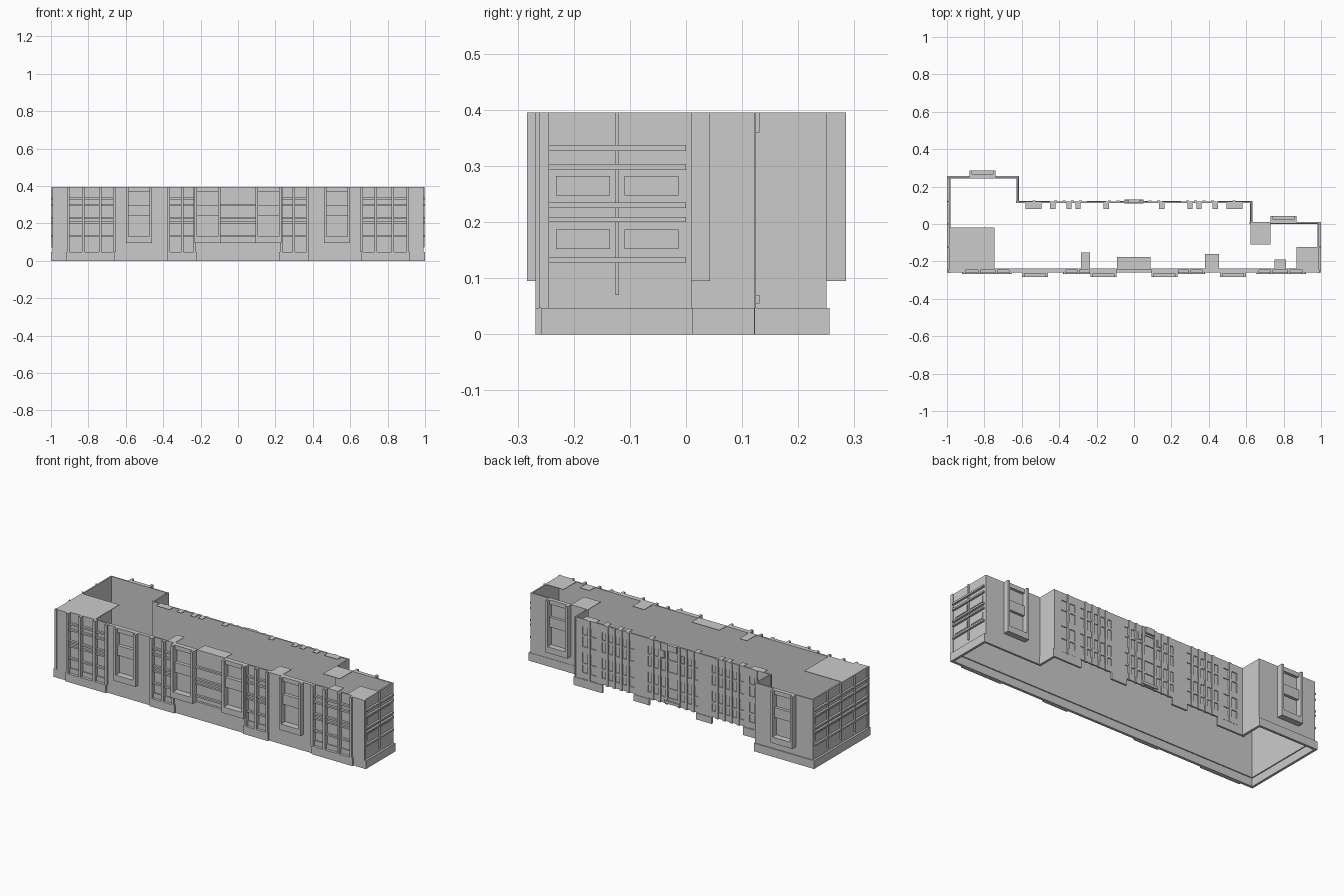
import bpy, bmesh
from mathutils import Vector

if "Cube" in bpy.data.objects:
    bpy.data.objects.remove(bpy.data.objects["Cube"])

TOP, BASE = 0.395, 0.047
parts = {}


def box(name, x0, x1, y0, y1, z0=BASE, z1=TOP):
    """Collect a box under a part name."""
    parts.setdefault(name, []).append((x0, x1, y0, y1, z0, z1))


def both(name, x0, x1, *r):
    """Box plus its mirror across x = 0."""
    box(name, x0, x1, *r)
    box(name, -x1, -x0, *r)


def face(name, x0, x1, wall, out, d0, d1, z0=BASE, z1=TOP):
    """Box on a facade at y = wall, between depths d0 and d1 outwards."""
    a, b = sorted((wall + out * d0, wall + out * d1))
    box(name, x0, x1, a, b, z0, z1)


def window_frame(cx, wall, out):
    """Projecting two-storey surround with recessed windows."""
    for s in (-1, 1):
        a, b = sorted((cx + s * 0.07, cx + s * 0.056))
        face("surround_post", a, b, wall, out, 0, 0.038, 0.095)
    face("surround_sill", cx - 0.056, cx + 0.056, wall, out, 0, 0.038, 0.095, 0.13)
    face("surround_spandrel", cx - 0.056, cx + 0.056, wall, out, 0, 0.02, 0.238, 0.295)
    face("surround_head", cx - 0.056, cx + 0.056, wall, out, 0, 0.02, 0.37, TOP)


# Wall shell following the stepped footprint
F = -0.245
box("front_wall", -0.988, 0.988, F, F + 0.008)
box("left_wall", -0.988, -0.98, F, 0.25)
box("left_wing_back_wall", -0.988, -0.62, 0.243, 0.25)
box("left_step_wall", -0.626, -0.618, 0.115, 0.25)
box("right_step_wall", 0.622, 0.63, 0.003, 0.122)
box("right_wing_back_wall", 0.622, 0.988, 0.002, 0.01)
box("right_wall", 0.98, 0.988, F, 0.01)

# Plinth
T = 0.014
box("front_plinth", -1, 1, -0.258, -0.243, 0, BASE)
box("left_plinth", -1, -1 + T, -0.258, 0.256, 0, BASE)
box("right_plinth", 1 - T, 1, -0.258, 0.012, 0, BASE)
box("left_wing_plinth", -1, -0.615, 0.242, 0.256, 0, BASE)
box("right_wing_plinth", 0.618, 1, 0, 0.012, 0, BASE)
box("left_step_plinth", -0.628, -0.614, 0.112, 0.25, 0, BASE)
box("right_step_plinth", 0.62, 0.634, 0.0, 0.122, 0, BASE)
both("back_plinth", 0.45, 0.63, 0.112, 0.123, 0, BASE)
both("back_plinth", 0.15, 0.25, 0.112, 0.123, 0.01, BASE)
for x0, x1 in ((0.66, 0.92), (0.22, 0.38)):
    both("front_plinth_step", x0, x1, -0.268, -0.25, 0, BASE)

# Front facade: plain wall pieces and window surrounds
both("plain_pier", 0.915, 0.99, -0.258, F)
for x0, x1 in ((0.378, 0.46), (0.60, 0.652)):
    both("plain_pier", x0, x1, -0.258, F)
both("surround_base", 0.46, 0.60, -0.258, F, BASE, 0.1)
both("surround_base", 0.0, 0.225, -0.258, F, BASE, 0.1)
for cx in (-0.53, -0.163, 0.163, 0.53):
    window_frame(cx, F, -1)

# Front facade: narrow bays with pilasters and floor bands
for x in (0.66, 0.737, 0.828, 0.908, 0.298, 0.371, 0.232):
    both("front_pilaster", x - 0.007, x + 0.007, -0.268, F)
BANDS = ((0.327, 0.337), (0.293, 0.303), (0.225, 0.235), (0.2, 0.209), (0.127, 0.137))
for x0, x1 in ((0.66, 0.91), (0.232, 0.371)):
    for z0, z1 in BANDS:
        both("front_band", x0, x1, -0.258, F, z0, z1)
    both("bay_base_panel", x0, x1, -0.252, F, BASE, 0.075)

# Front centre: wide bays
for z0, z1 in ((0.293, 0.303), (0.225, 0.235), (0.2, 0.209), (0.127, 0.137)):
    box("centre_band", -0.093, 0.093, -0.258, F, z0, z1)

# Wing backs: one surround each with plain wall
window_frame(-0.81, 0.247, 1)
window_frame(0.80, 0.005, 1)

# End facades: slats, corner piers and window panels
for s in (-1, 1):
    y1 = 0.0 if s > 0 else 0.243

    def end(name, d0, d1, *r):
        a, b = sorted((s * d0, s * d1))
        box(name, a, b, *r)

    for z0, z1 in BANDS:
        end("end_slat", 0.985, 1.0, F, y1, z0, z1)
    end("end_corner_pier", 0.98, 0.993, -0.262, F)
    n = 2 if s > 0 else 4
    w = (y1 - F) / n
    for i in range(n):
        a = F + i * w
        if i:
            end("end_pilaster", 0.985, 0.997, a - 0.003, a + 0.003, 0.07, TOP)
        for z0, z1 in ((0.247, 0.282), (0.152, 0.187)):
            end("end_window", 0.985, 0.991, a + 0.013, a + w - 0.013, z0, z1)

# Back middle wall: piers, thin mullions and floor bands
B0, B1 = 0.112, 0.12
for x0, x1 in ((0.58, 0.63), (0.455, 0.49), (0.16, 0.25)):
    both("back_pier", x0, x1, B0, B1)
for x in (0.535, 0.42, 0.375, 0.33, 0.285, 0.13, 0.085, 0.04):
    both("back_mullion", x - 0.008, x + 0.008, B0, B1 + 0.005)
for x0, x1 in ((0.49, 0.58), (0.25, 0.455), (0.0, 0.16)):
    both("back_infill", x0, x1, B0, B0 + 0.003, BASE + 0.02)
    for z0, z1 in ((0.05, 0.085), (0.127, 0.14), (0.2, 0.235), (0.293, 0.305), (0.35, TOP)):
        both("back_band", x0, x1, B0, B1, z0, z1)
both("vent_panel", 0.055, 0.075, B1, B1 + 0.004, 0.31, 0.35)
box("door_step", -0.05, 0.05, 0.11, 0.131, 0.055, 0.07)
box("door_head", -0.03, 0.03, 0.112, 0.131, 0.36, TOP)

# Flat roof patches at the parapet
for x0, x1, y0, y1 in ((-0.985, -0.745, -0.245, -0.02), (0.622, 0.73, -0.11, 0.005),
                       (0.87, 0.985, -0.245, -0.122), (-0.283, -0.235, -0.245, -0.153),
                       (-0.09, 0.088, -0.245, -0.177), (0.38, 0.455, -0.245, -0.16),
                       (0.75, 0.812, -0.245, -0.19)):
    box("roof_patch", x0, x1, y0, y1, TOP - 0.003, TOP)
for x0, x1 in ((0.495, 0.58), (0.42, 0.45), (0.335, 0.362), (0.285, 0.312), (0.135, 0.163)):
    both("back_ledge", x0, x1, 0.08, 0.113, TOP - 0.003, TOP)

# Build one mesh object per named part
for name, boxes in parts.items():
    bm = bmesh.new()
    for x0, x1, y0, y1, z0, z1 in boxes:
        vs = bmesh.ops.create_cube(bm, size=1)["verts"]
        bmesh.ops.scale(bm, vec=Vector((x1 - x0, y1 - y0, z1 - z0)), verts=vs)
        bmesh.ops.translate(bm, vec=Vector((x0 + x1, y0 + y1, z0 + z1)) / 2, verts=vs)
    mesh = bpy.data.meshes.new(name)
    bm.to_mesh(mesh)
    bm.free()
    bpy.context.collection.objects.link(bpy.data.objects.new(name, mesh))
